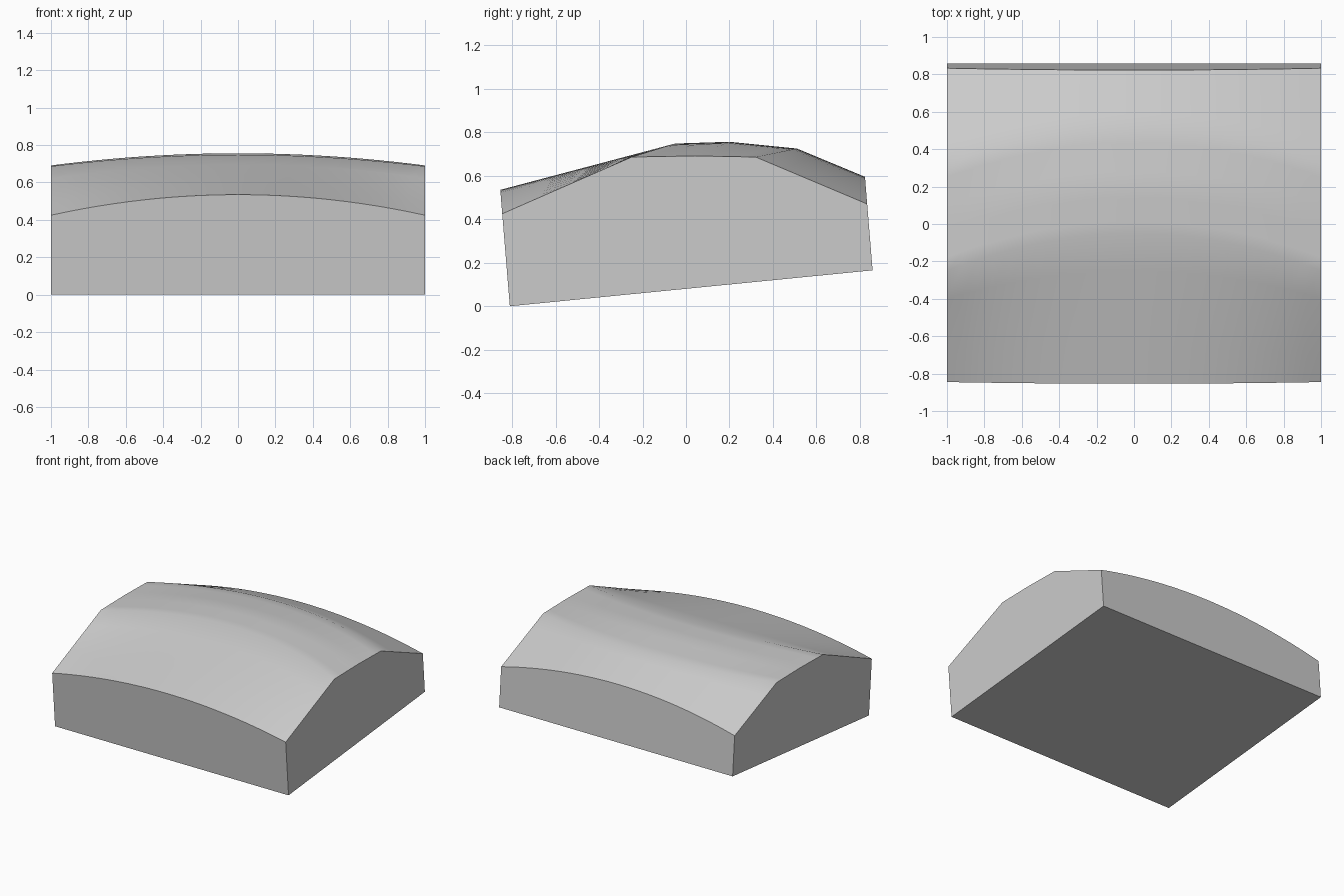
import bpy, bmesh
from mathutils import Vector

cube = bpy.data.objects.get("Cube")
if cube:
    bpy.data.objects.remove(cube, do_unlink=True)

# One plain grey
grey = bpy.data.materials.new("light grey")
grey.use_nodes = True
colour = (0.6, 0.6, 0.6, 1)
grey.diffuse_color = colour
grey.node_tree.nodes["Principled BSDF"].inputs["Base Color"].default_value = colour

# Top profiles (y, z) at the sides and along the middle
side = [(-0.845, 0.425), (-0.25, 0.686), (0.04, 0.691), (0.32, 0.686), (0.833, 0.47)]
middle = [(-0.854, 0.535), (-0.05, 0.748), (0.2, 0.756), (0.51, 0.725), (0.823, 0.595)]
FRONT_BOTTOM, BACK_BOTTOM = (-0.81, 0.0), (0.858, 0.165)
COLUMNS, STEPS = 24, 4


def section(x):
    """Top profile at x, bowed from the sides to the middle."""
    bow = 1 - x * x
    keys = [Vector(s).lerp(Vector(m), bow) for s, m in zip(side, middle)]
    points = [a.lerp(b, i / STEPS) for a, b in zip(keys, keys[1:]) for i in range(STEPS)]
    return points + [keys[-1]]


bm = bmesh.new()
xs = [-1 + 2 * i / COLUMNS for i in range(COLUMNS + 1)]
top = [[bm.verts.new((x, p.x, p.y)) for p in section(x)] for x in xs]

# Curved top
for left, right in zip(top, top[1:]):
    for j in range(len(left) - 1):
        bm.faces.new((left[j], right[j], right[j + 1], left[j + 1]))

# Flat walls and sloping base
front = [bm.verts.new((x, *FRONT_BOTTOM)) for x in (-1, 1)]
back = [bm.verts.new((x, *BACK_BOTTOM)) for x in (-1, 1)]
bm.faces.new(front + [col[0] for col in reversed(top)])
bm.faces.new(back + [col[-1] for col in reversed(top)])
for i, col in enumerate((top[0], top[-1])):
    bm.faces.new([front[i]] + col + [back[i]])
bm.faces.new((front[0], front[1], back[1], back[0]))
bmesh.ops.recalc_face_normals(bm, faces=bm.faces)

mesh = bpy.data.meshes.new("curved_block")
bm.to_mesh(mesh)
bm.free()
mesh.materials.append(grey)
block = bpy.data.objects.new("curved_block", mesh)
bpy.context.collection.objects.link(block)

# Smooth top with crisp outer edges
bpy.ops.object.select_all(action="DESELECT")
block.select_set(True)
bpy.context.view_layer.objects.active = block
bpy.ops.object.shade_smooth_by_angle(angle=0.7)
